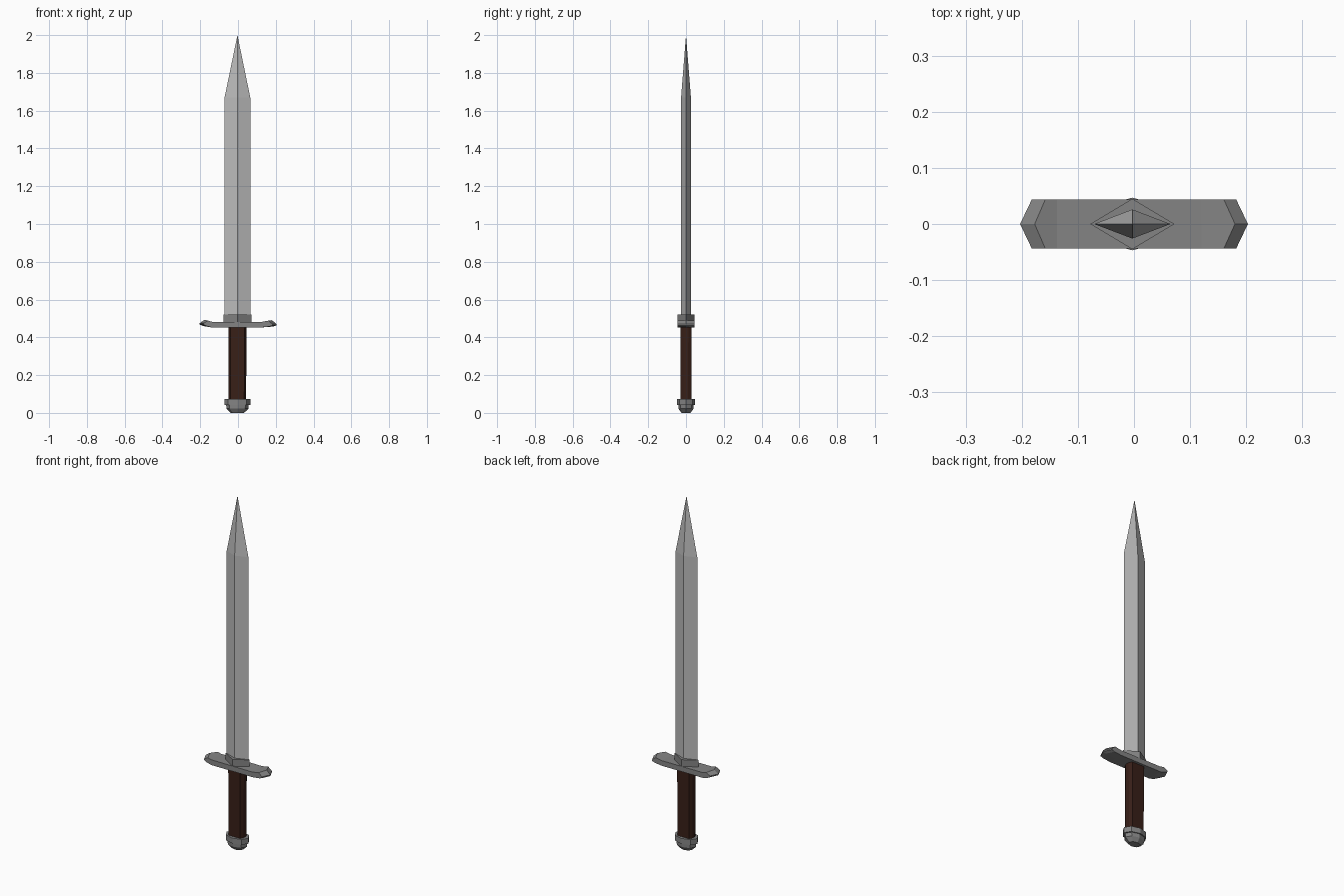
import bpy

if "Cube" in bpy.data.objects:
    bpy.data.objects.remove(bpy.data.objects["Cube"])

CX = -0.003  # slight sideways offset of blade, grip and pommel


def material(name, r, g, b):
    m = bpy.data.materials.new(name)
    m.diffuse_color = (r, g, b, 1)
    m.use_nodes = True
    m.node_tree.nodes["Principled BSDF"].inputs["Base Color"].default_value = m.diffuse_color
    return m


steel = material("steel", 0.5, 0.5, 0.5)
dark_steel = material("dark_steel", 0.23, 0.23, 0.23)
dark_wood = material("dark_wood", 0.04, 0.014, 0.009)


def mesh_object(name, verts, faces, mat):
    me = bpy.data.meshes.new(name)
    me.from_pydata(verts, [], faces)
    me.materials.append(mat)
    ob = bpy.data.objects.new(name, me)
    bpy.context.collection.objects.link(ob)
    return ob


def loft(name, rings, mat):
    """Skin equal-length closed rings and cap both ends."""
    n = len(rings[0])
    verts = [v for r in rings for v in r]
    faces = [(k * n + i, k * n + (i + 1) % n, (k + 1) * n + (i + 1) % n, (k + 1) * n + i)
             for k in range(len(rings) - 1) for i in range(n)]
    faces.append(tuple(range(n))[::-1])
    faces.append(tuple(range(len(verts) - n, len(verts))))
    return mesh_object(name, verts, faces, mat)


def scaled(section, sx, sy, z):
    return [(CX + x * sx, y * sy, z) for x, y in section]


diamond = [(1, 0), (0, 1), (-1, 0), (0, -1)]
octagon = [(1, 0), (0.707, 0.707), (0, 1), (-0.707, 0.707),
           (-1, 0), (-0.707, -0.707), (0, -1), (0.707, -0.707)]
chamfered = [(0.78, -1), (1, -0.4), (1, 0.4), (0.78, 1),
             (-0.78, 1), (-1, 0.4), (-1, -0.4), (-0.78, -1)]

# Blade: diamond section ending in a point
ring_verts = scaled(diamond, 0.068, 0.026, 0.48) + scaled(diamond, 0.068, 0.026, 1.67)
faces = [(3, 2, 1, 0)]
for i in range(4):
    j = (i + 1) % 4
    faces += [(i, j, j + 4, i + 4), (i + 4, j + 4, 8)]
mesh_object("blade", ring_verts + [(CX, 0, 2.0)], faces, steel)

# Collar at the base of the blade
loft("collar", [scaled(diamond, 0.075, 0.045, z) for z in (0.47, 0.52)], dark_steel)

# Guard: flat bar with chevron ends that curl upward
stations = [  # bottom x, bottom z, top x, top z, chevron inset, top edge drop
    (-0.203, 0.468, -0.203, 0.475, 0.021, 0),
    (-0.185, 0.460, -0.177, 0.493, 0.019, 0.005),
    (-0.137, 0.452, -0.137, 0.482, 0, 0),
    (0.120, 0.452, 0.120, 0.481, 0, 0),
    (0.185, 0.457, 0.180, 0.491, -0.020, 0.003),
    (0.203, 0.463, 0.203, 0.470, -0.021, 0),
]
rings = []
for xb, zb, xt, zt, inset, drop in stations:
    rings.append([(xt + inset, -0.044, zt - drop), (xt, 0, zt), (xt + inset, 0.044, zt - drop),
                  (xb + inset, 0.044, zb), (xb, 0, zb), (xb + inset, -0.044, zb)])
loft("guard", rings, dark_steel)

# Grip: chamfered wooden handle
loft("grip", [scaled(chamfered, 0.046, 0.029, 0.06),
              scaled(chamfered, 0.048, 0.030, 0.46)], dark_wood)

# Pommel: flattened octagonal ring with a tapered cap below
loft("pommel", [scaled(octagon, 0.035, 0.024, 0.0),
                scaled(octagon, 0.058, 0.040, 0.022),
                scaled(octagon, 0.060, 0.041, 0.045)], dark_steel)
loft("pommel_ring", [scaled(octagon, 0.069, 0.047, 0.043),
                     scaled(octagon, 0.069, 0.047, 0.074)], dark_steel)
